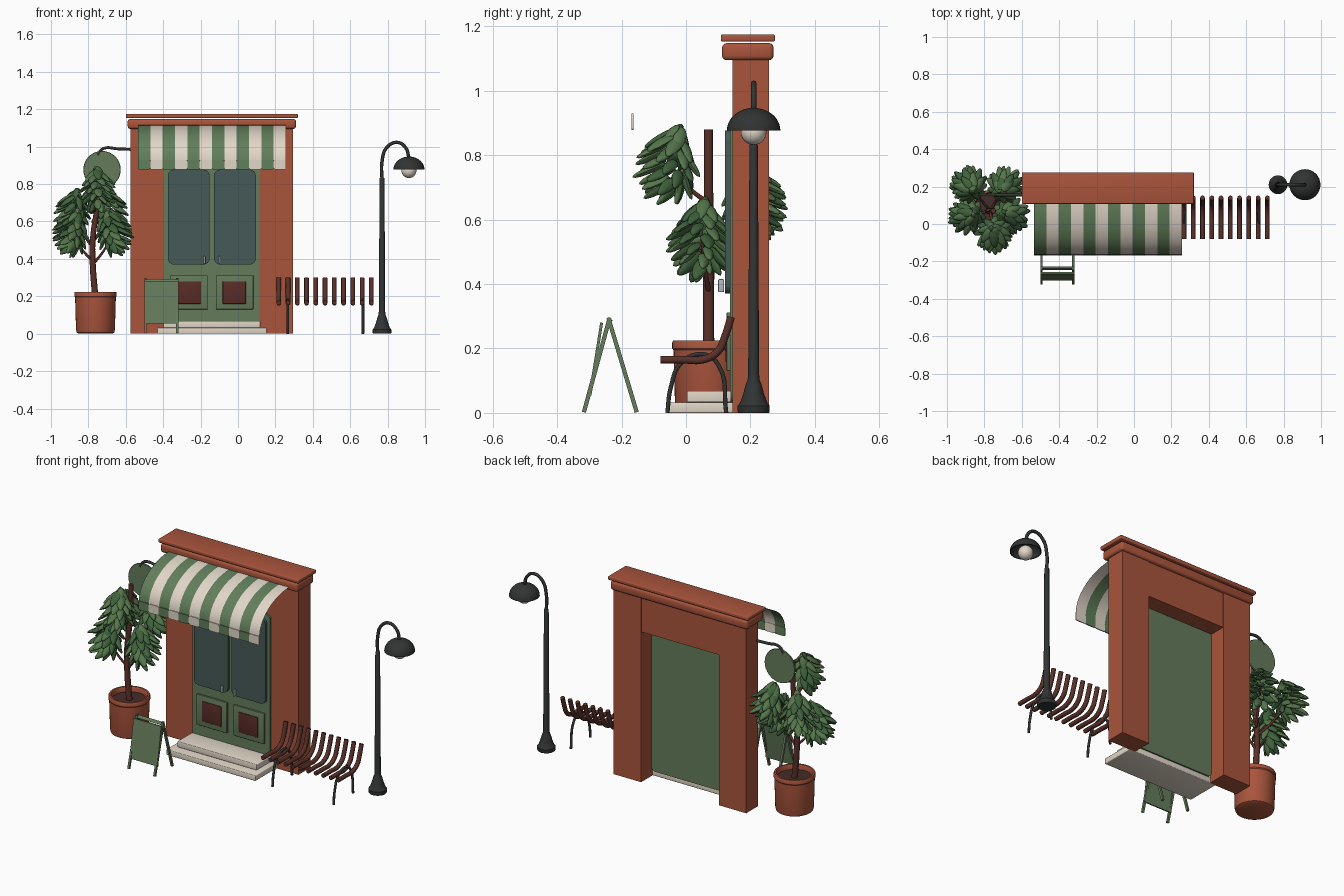
import bpy, bmesh, random
from math import pi, sin, cos, sqrt, radians
from mathutils import Vector, Matrix

if "Cube" in bpy.data.objects:
    bpy.data.objects.remove(bpy.data.objects["Cube"])

random.seed(4)


def mat(name, r, g, b):
    m = bpy.data.materials.new(name)
    m.diffuse_color = (r, g, b, 1)
    m.use_nodes = True
    m.node_tree.nodes["Principled BSDF"].inputs["Base Color"].default_value = m.diffuse_color
    return m


BRICK = mat("terracotta", .40, .09, .045)
GREEN = mat("painted_green", .13, .20, .105)
STRIPE = mat("stripe_green", .12, .21, .105)
CREAM = mat("cream", .76, .68, .58)
GLASS = mat("glass", .06, .10, .095)
IRON = mat("iron", .03, .034, .033)
WOOD = mat("dark_wood", .10, .03, .022)
PANEL = mat("oxblood", .10, .025, .02)
SOIL = mat("soil", .06, .025, .02)
STEEL = mat("steel", .45, .5, .52)
LEAVES = [mat("leaf_dark", .05, .12, .045), mat("leaf_light", .09, .18, .07)]


def finish(name, bm, mats, smooth=35):
    bmesh.ops.recalc_face_normals(bm, faces=bm.faces)
    me = bpy.data.meshes.new(name)
    bm.to_mesh(me)
    bm.free()
    for m in mats if isinstance(mats, list) else [mats]:
        me.materials.append(m)
    if smooth:
        me.shade_smooth()
        me.set_sharp_from_angle(angle=radians(smooth))
    ob = bpy.data.objects.new(name, me)
    bpy.context.collection.objects.link(ob)
    return ob


def box(name, x, y, z, m, bevel=0.0):
    """Box from (min, max) ranges, with optional rounded edges."""
    bm = bmesh.new()
    bmesh.ops.create_cube(bm, size=1)
    for v in bm.verts:
        v.co = [(a + b) / 2 + c * (b - a) for (a, b), c in zip((x, y, z), v.co)]
    if bevel:
        bmesh.ops.bevel(bm, geom=bm.edges[:], offset=bevel, segments=3,
                        profile=.5, affect='EDGES')
    return finish(name, bm, m)


def rounded_panel(name, x, y, z, r, m):
    """Upright slab facing -y with rounded corners."""
    bm = bmesh.new()
    pts = []
    for cx, cz, a0 in ((x[1] - r, z[1] - r, 0), (x[0] + r, z[1] - r, 90),
                       (x[0] + r, z[0] + r, 180), (x[1] - r, z[0] + r, 270)):
        for i in range(7):
            a = radians(a0 + i * 15)
            pts.append((cx + r * cos(a), y[0], cz + r * sin(a)))
    f = bm.faces.new([bm.verts.new(p) for p in pts])
    ext = bmesh.ops.extrude_face_region(bm, geom=[f], use_keep_orig=True)
    for v in ext['geom']:
        if isinstance(v, bmesh.types.BMVert):
            v.co.y = y[1]
    return finish(name, bm, m)


def lathe(name, profile, centre, m, n=32):
    bm = bmesh.new()
    vs = [bm.verts.new((r, 0, z)) for r, z in profile]
    es = [bm.edges.new(p) for p in zip(vs, vs[1:])]
    bmesh.ops.spin(bm, geom=vs + es, cent=(0, 0, 0), axis=(0, 0, 1),
                   angle=2 * pi, steps=n)
    bmesh.ops.remove_doubles(bm, verts=bm.verts, dist=1e-5)
    bmesh.ops.translate(bm, verts=bm.verts, vec=centre)
    return finish(name, bm, m)


def tube(name, pts, r, m, taper=None):
    """Smooth round rod through the points."""
    cu = bpy.data.curves.new(name, 'CURVE')
    cu.dimensions = '3D'
    cu.bevel_depth = r
    cu.bevel_resolution = 3
    cu.resolution_u = 6
    cu.use_fill_caps = True
    sp = cu.splines.new('BEZIER')
    sp.bezier_points.add(len(pts) - 1)
    for i, (b, p) in enumerate(zip(sp.bezier_points, pts)):
        b.co = p
        b.handle_left_type = b.handle_right_type = 'AUTO'
        if taper:
            b.radius = 1 + (taper - 1) * i / (len(pts) - 1)
    cu.materials.append(m)
    ob = bpy.data.objects.new(name, cu)
    bpy.context.collection.objects.link(ob)
    bpy.ops.object.select_all(action='DESELECT')
    ob.select_set(True)
    bpy.context.view_layer.objects.active = ob
    bpy.ops.object.convert(target='MESH')
    bpy.context.object.data.shade_smooth()
    bpy.context.object.data.set_sharp_from_angle(angle=radians(50))


# shop front: pillars, lintel, cornice
C = -.14
for side, s in (("left", -1), ("right", 1)):
    xs = sorted((C + s * .255, C + s * .435))
    box(side + "_pillar", xs, (.145, .257), (0, 1.1), BRICK)
box("lintel", (C - .255, C + .255), (.147, .253), (.89, 1.1), BRICK)
box("cornice", (-.59, .31), (.112, .272), (1.095, 1.148), BRICK, .014)
box("cornice_cap", (-.60, .32), (.108, .276), (1.153, 1.175), BRICK, .005)

# door with glazing, lower panels and handles
rounded_panel("door_leafs", (C - .255, C + .255), (.137, .158), (.03, .90), .025, GREEN)
for side, s in (("left", -1), ("right", 1)):
    def span(a, b):
        return sorted((C + s * a, C + s * b))
    rounded_panel(side + "_door_glass", span(.012, .235), (.121, .138), (.37, .877), .032, GLASS)
    box(side + "_door_panel_frame", span(.022, .222), (.126, .138), (.13, .312), GREEN, .003)
    box(side + "_door_panel", span(.058, .182), (.122, .13), (.16, .28), PANEL, .002)
    box(side + "_door_handle", span(.035, .045), (.1, .118), (.375, .415), STEEL, .003)

# steps
box("lower_step", (C - .293, C + .293), (-.055, .15), (0, .033), CREAM, .004)
box("upper_step", (C - .26, C + .26), (.003, .14), (.033, .068), CREAM, .004)

# striped awning: thin curved sheet and a valance tab per stripe
bm = bmesh.new()
x0, w, rings = -.535, .066, 12
for i in range(12):
    rows = []
    for j in range(rings + 1):
        a = j / rings * pi / 2
        rows.append([bm.verts.new((x0 + (i + k) * w, .12 - .285 * sin(a), .925 + .19 * cos(a)))
                     for k in (0, 1)])
    for a, b in zip(rows, rows[1:]):
        bm.faces.new((a[0], b[0], b[1], a[1])).material_index = i % 2
bmesh.ops.remove_doubles(bm, verts=bm.verts, dist=1e-5)
finish("awning", bm, [STRIPE, CREAM])
for i in range(12):
    rounded_panel("awning_valance", (x0 + i * w, x0 + (i + 1) * w), (-.169, -.163),
                  (.878, .93), .008, (STRIPE, CREAM)[i % 2])

# hanging round sign on an iron bracket
tube("sign_bracket", [(-.56, .155, .985), (-.64, .155, .988), (-.72, .155, .99), (-.752, .155, .955)], .008, IRON)
disc = lathe("round_sign", [(0, -.006), (.098, -.006), (.1, 0), (.098, .006), (0, .006)], (0, 0, 0), GREEN)
disc.rotation_euler.x = pi / 2
disc.location = (-.727, .155, .877)

# street lamp
LX, LY = .77, .21
lathe("lamp_post", [(0, 0), (.048, 0), (.05, .006), (.05, .022), (.042, .032), (.032, .06), (.024, .09),
                    (.019, .1), (.017, .12), (.013, .83), (.008, .838), (0, .838)], (LX, LY, 0), IRON)
tube("lamp_arm", [(LX, LY, .82), (LX, LY, .92), (.795, LY, .995), (.85, LY, 1.023),
                  (.896, LY, .995), (.914, LY, .94)], .009, IRON)
dome = [(.083 * sin(i * pi / 20), .877 + .07 * cos(i * pi / 20)) for i in range(11)]
dome += [(.078 * cos(i * pi / 12), .877 + .06 * sin(i * pi / 12)) for i in range(7)]
lathe("lamp_shade", dome, (.914, LY, 0), IRON)
lathe("lamp_bulb", [(.04 * sin(i * pi / 12), .872 - .04 * cos(i * pi / 12)) for i in range(13)],
      (.914, LY, 0), CREAM, 24)

# bench: curved slats on two arched legs
for i in range(11):
    x = .218 + i * .0495
    tube("bench_slat", [(x, -.079, .165), (x, -.01, .165), (x, .055, .166), (x, .1, .192),
                        (x, .122, .24), (x, .14, .298)], .0125, WOOD)
for x in (.267, .668):
    tube("bench_leg", [(x, -.058, 0), (x, -.047, .08), (x, -.015, .155), (x, .055, .182),
                       (x, .1, .15), (x, .125, 0)], .007, IRON)

# folding pavement board
def bar(name, x, a, b, t, m):
    """Thin slab spanning x, running from (y, z) a to b."""
    a, b = Vector((0, *a)), Vector((0, *b))
    d = b - a
    bm = bmesh.new()
    bmesh.ops.create_cube(bm, size=1)
    n = Vector((0, -d.z, d.y)).normalized() * t
    for v in bm.verts:
        p = (a + b) / 2 + d * v.co.z + n * v.co.y
        v.co = (x[0] + (x[1] - x[0]) * (v.co.x + .5), p.y, p.z)
    finish(name, bm, m)


bar("board_face", (-.50, -.318), (-.262, .28), (-.298, .055), .009, GREEN)
for x in (-.495, -.325):
    bar("board_front_leg", (x - .006, x + .006), (-.237, .295), (-.317, .002), .013, GREEN)
    bar("board_back_leg", (x - .006, x + .006), (-.241, .295), (-.153, .002), .013, GREEN)
bar("board_crossbar", (-.495, -.325), (-.232, .29), (-.242, .275), .01, GREEN)

# potted tree
TX, TY = -.762, .07
lathe("pot", [(0, 0), (.088, 0), (.1, .006), (.104, .02), (.109, .195), (.113, .2), (.113, .218), (.11, .224),
              (.1, .224), (.096, .216), (.095, .19)], (TX, TY, 0), BRICK, 40)
lathe("soil", [(0, .195), (.097, .195)], (TX, TY, 0), SOIL)
trunk = [(TX, TY, .18), (-.777, TY, .38), (-.777, TY, .5), (-.755, TY, .68), (-.752, TY, .88)]
tube("trunk", trunk, .018, WOOD, .75)

clusters = [((-.75, -.05, .77), .65), ((-.888, .045, .54), .38), ((-.665, .05, .54), .38),
            ((-.69, .205, .66), .5), ((-.88, .205, .65), .45)]
for c, z in clusters:
    tube("branch", [(-.768, TY, z), ((c[0] - .77) / 2, (c[1] + TY) / 2, z + .4 * (c[2] - z)), c], .008, WOOD, .6)

# foliage: shingled leaves on each cluster, tips outward and down
bm = bmesh.new()
N = 40
for c, _ in clusters:
    for i in range(N):
        z = 1 - 2 * (i + .5) / N
        a = i * 2.39996 + random.uniform(-.2, .2)
        s = sqrt(1 - z * z)
        d = Vector((s * cos(a), s * sin(a), z))
        out = Vector((c[0] + .775, c[1] - .085, 0)).normalized()
        axis = (Vector((d.x, d.y, 0)) * .7 + out * .4 + Vector((0, 0, -.45))).normalized()
        side = axis.cross(d + Vector((0, 0, .6))).normalized()
        up = side.cross(axis)
        rot = Matrix((axis, side, up)).transposed().to_4x4()
        k = random.uniform(.85, 1.1)
        pos = Vector(c) + Vector((d.x * .066, d.y * .066, d.z * .095))
        got = bmesh.ops.create_uvsphere(bm, u_segments=8, v_segments=6, radius=1)
        for v in got['verts']:
            v.co = v.co.zyx
            v.co.y *= 1 - .3 * v.co.x
            v.co = Vector((v.co.x * .052 * k, v.co.y * .022 * k, v.co.z * .011))
            v.co = rot @ v.co + pos
        tone = random.randint(0, 1)
        for f in {f for v in got['verts'] for f in v.link_faces}:
            f.material_index = tone
finish("foliage", bm, LEAVES, 60)
